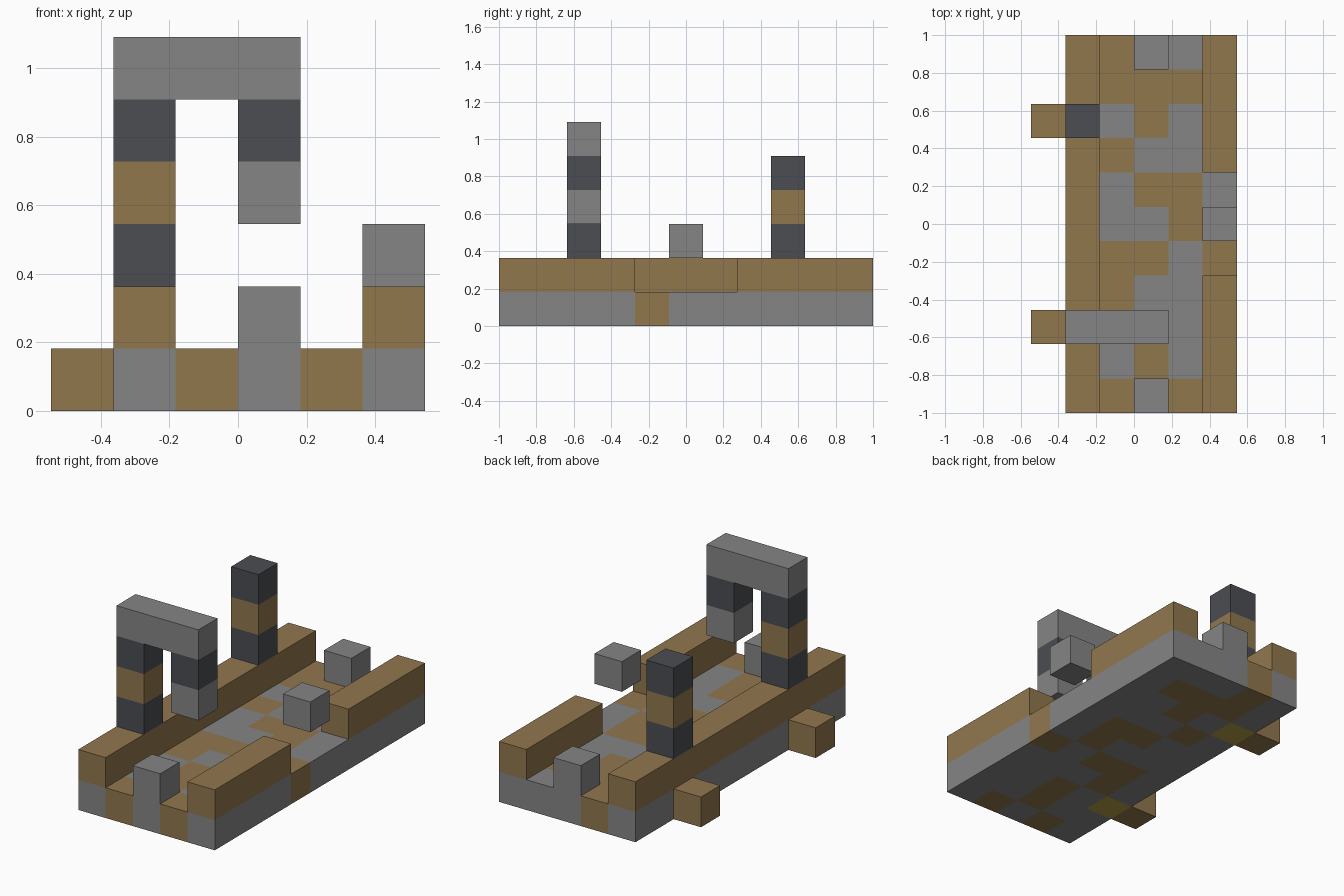
import bpy
import bmesh
from math import floor
from mathutils import Matrix, Vector

if "Cube" in bpy.data.objects:
    bpy.data.objects.remove(bpy.data.objects["Cube"])

U = 2 / 11                              # edge of one block
ORIGIN = Vector((-3 * U, -5.5 * U, 0))  # corner of the block lattice


def material(name, rgb):
    mat = bpy.data.materials.new(name)
    mat.use_nodes = True
    mat.diffuse_color = (*rgb, 1)
    mat.node_tree.nodes["Principled BSDF"].inputs["Base Color"].default_value = (*rgb, 1)
    return mat


STONE = material("stone_grey", (0.235, 0.235, 0.235))
WOOD = material("wood_brown", (0.283, 0.184, 0.076))
SLATE = material("dark_slate", (0.069, 0.075, 0.085))
GOLD = material("ochre_yellow", (0.45, 0.34, 0.06))


def finish(name, bm, mats):
    mesh = bpy.data.meshes.new(name)
    bm.to_mesh(mesh)
    bm.free()
    for mat in mats:
        mesh.materials.append(mat)
    obj = bpy.data.objects.new(name, mesh)
    bpy.context.collection.objects.link(obj)
    return obj


def block(name, mat, cell, size=(1, 1, 1)):
    """Box that fills whole lattice cells, starting at the given cell."""
    size = Vector(size)
    centre = ORIGIN + (Vector(cell) + size / 2) * U
    bm = bmesh.new()
    bmesh.ops.create_cube(bm, size=1, matrix=Matrix.Translation(centre) @ Matrix.Diagonal((*(size * U), 1)))
    return finish(name, bm, [mat])


# Deck: one slab whose cells are coloured by a row pattern, front to back
PATTERN = ("SWSWS", "SSWSS", "GSWSS", "SWSSS", "SWWSW", "SSSWS",
           "SSWWS", "SWSSS", "GSWSS", "SWWWS", "SWSSS")
bm = bmesh.new()
bmesh.ops.create_grid(bm, x_segments=5, y_segments=11, size=0.5,
                      matrix=Matrix.Translation((U / 2, 0, 0)) @ Matrix.Diagonal((5 * U, 11 * U, 1, 1)))
top = bmesh.ops.extrude_face_region(bm, geom=bm.faces[:])["geom"]
bmesh.ops.translate(bm, vec=(0, 0, U), verts=[v for v in top if isinstance(v, bmesh.types.BMVert)])
bmesh.ops.recalc_face_normals(bm, faces=bm.faces[:])
for face in bm.faces:
    inside = (face.calc_center_median() - face.normal * U / 2 - ORIGIN) / U
    face.material_index = "SWG".index(PATTERN[floor(inside.y)][floor(inside.x) - 1])
finish("deck", bm, [STONE, WOOD, GOLD])

# Side rails
block("right_rail", WOOD, (1, 0, 1), (1, 11, 1))
for end, row in (("front", 0), ("back", 7)):
    block(f"left_rail_{end}", WOOD, (5, row, 1), (1, 4, 1))

# Posts at both ends and the block hovering above the rail gap
for end, row in (("front", 0), ("back", 10)):
    block(f"{end}_post", STONE, (3, row, 1))
block("hovering_block", STONE, (5, 5, 2))

# Side pegs with a banded pillar above each
for end, row in (("front", 2), ("back", 8)):
    block(f"{end}_peg", WOOD, (0, row, 0))
    for i, mat in enumerate((SLATE, WOOD, SLATE)):
        block(f"{end}_pillar_band_{i + 1}", mat, (1, row, 2 + i))

# Overhanging arm on the front pillar
block("arm_beam", STONE, (1, 2, 5), (3, 1, 1))
block("arm_hanger", SLATE, (3, 2, 4))
block("arm_tip", STONE, (3, 2, 3))
